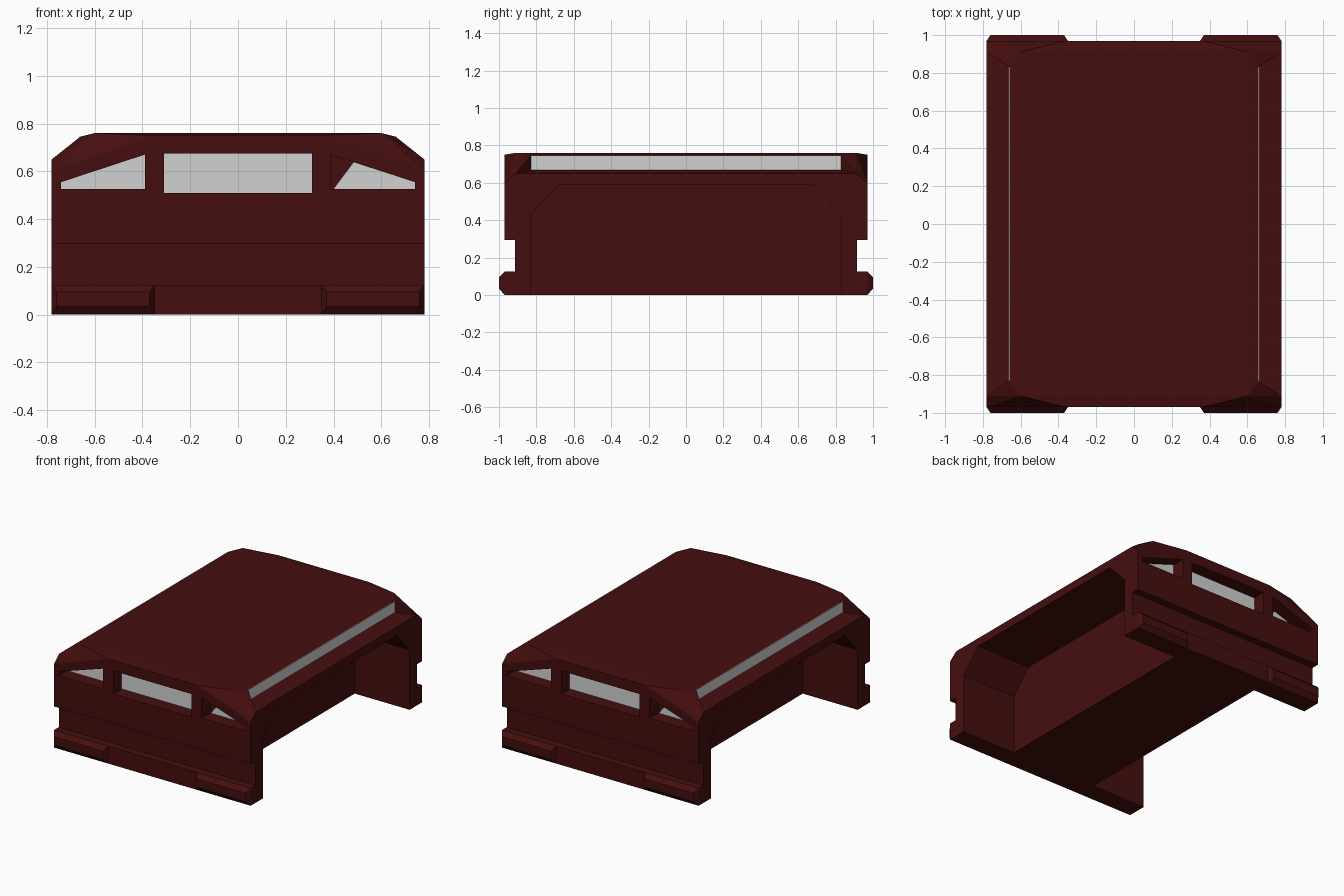
import bpy, bmesh

cube = bpy.data.objects.get("Cube")
if cube:
    bpy.data.objects.remove(cube, do_unlink=True)


def material(name, color):
    m = bpy.data.materials.new(name)
    m.use_nodes = True
    m.diffuse_color = color
    m.node_tree.nodes["Principled BSDF"].inputs["Base Color"].default_value = color
    return m


RED = material("dark red paint", (0.06, 0.0045, 0.0045, 1))
GLASS = material("pale grey glass", (0.64, 0.64, 0.64, 1))
SIDES = (-1, 1)


def hull(name, points, mat=RED):
    """Convex solid around a few points."""
    bm = bmesh.new()
    for p in points:
        bm.verts.new(p)
    res = bmesh.ops.convex_hull(bm, input=bm.verts)
    loose = [v for v in bm.verts if not v.link_faces]
    bmesh.ops.delete(bm, geom=loose, context="VERTS")
    bmesh.ops.dissolve_limit(bm, angle_limit=0.01, verts=bm.verts, edges=bm.edges)
    bmesh.ops.recalc_face_normals(bm, faces=bm.faces)
    me = bpy.data.meshes.new(name)
    bm.to_mesh(me)
    bm.free()
    me.materials.append(mat)
    ob = bpy.data.objects.new(name, me)
    bpy.context.collection.objects.link(ob)
    return ob


def mirrored(points):
    return [(x * sx, y * sy, z) for x, y, z in points for sx in SIDES for sy in SIDES]


def prism_y(name, profile, y0, y1, mat=RED):
    return hull(name, [(x, y, z) for x, z in profile for y in (y0, y1)], mat)


def prism_x(name, profile, x0, x1, mat=RED):
    return hull(name, [(x, y, z) for y, z in profile for x in (x0, x1)], mat)


def rect(a0, a1, b0, b1):
    return [(a0, b0), (a1, b0), (a1, b1), (a0, b1)]


# Main shell with faceted roof corners
body = hull("body_shell", mirrored([
    (0.78, 0.97, 0), (0.78, 0.97, 0.60), (0.78, 0.91, 0.65),
    (0.66, 0.84, 0.745), (0.60, 0.91, 0.76), (0.36, 0.97, 0.75)]))

cutters = []
arch = [(y * s, z) for y, z in ((0.83, -0.1), (0.83, 0.43), (0.68, 0.59)) for s in SIDES]
corner_window = [(0.39, 0.525), (0.74, 0.525), (0.74, 0.555), (0.39, 0.67)]
clipped_pane = [(0.40, 0.525), (0.74, 0.525), (0.74, 0.555), (0.485, 0.638)]
centre_window = rect(-0.31, 0.31, 0.51, 0.675)
FLOOR = 0.87    # depth of the window recesses

for s in SIDES:
    # Side bay, end groove and the ledge under the roof edge
    cutters.append(prism_x("bay_cutter", arch, s * 0.345, s * 0.9))
    cutters.append(prism_x("groove_cutter", rect(s * 0.915, s * 1.1, 0.125, 0.295), -1, 1))
    cutters.append(hull("ledge_cutter", [
        (s * x, y * t, z) for t in SIDES for x, y, z in (
            (0.66, 0.83, 0.668), (0.66, 0.83, 0.9),
            (0.80, 0.923, 0.647), (0.80, 0.923, 0.9))]))

    # Side strip window
    prism_x("side_glass", rect(-0.83, 0.83, 0.668, 0.745), s * 0.658, s * 0.664, GLASS)

    # End windows: one full pane, one clipped pane, one centre pane
    full = [(s * x, z) for x, z in corner_window]
    other = [(-s * x, z) for x, z in corner_window]
    clipped = [(-s * x, z) for x, z in clipped_pane]
    for hole, pane, label in ((full, full, "corner"), (other, clipped, "clipped"),
                              (centre_window, centre_window, "centre")):
        cutters.append(prism_y("window_cutter", hole, s * FLOOR, s * 1.1))
        prism_y(label + "_glass", pane, s * (FLOOR - 0.002), s * (FLOOR + 0.005), GLASS)

    # Bevelled bumper pads
    for t in SIDES:
        pad = [(t * x, s * 0.95, z) for x, z in rect(0.35, 0.78, 0, 0.125)]
        pad += [(t * x, s * 0.97, z) for x, z in rect(0.35, 0.78, 0, 0.125)]
        pad += [(t * x, s, z) for x, z in rect(0.37, 0.76, 0.035, 0.095)]
        hull("bumper_pad", pad)

# Cut all openings, then drop the cutters
for c in cutters:
    mod = body.modifiers.new("cut", "BOOLEAN")
    mod.operation = "DIFFERENCE"
    mod.solver = "EXACT"
    mod.object = c
bpy.context.view_layer.update()
shape = body.evaluated_get(bpy.context.evaluated_depsgraph_get())
body_mesh = bpy.data.meshes.new_from_object(shape)
body.modifiers.clear()
body.data = body_mesh
body_mesh.materials.clear()
body_mesh.materials.append(RED)
for c in cutters:
    bpy.data.objects.remove(c, do_unlink=True)
